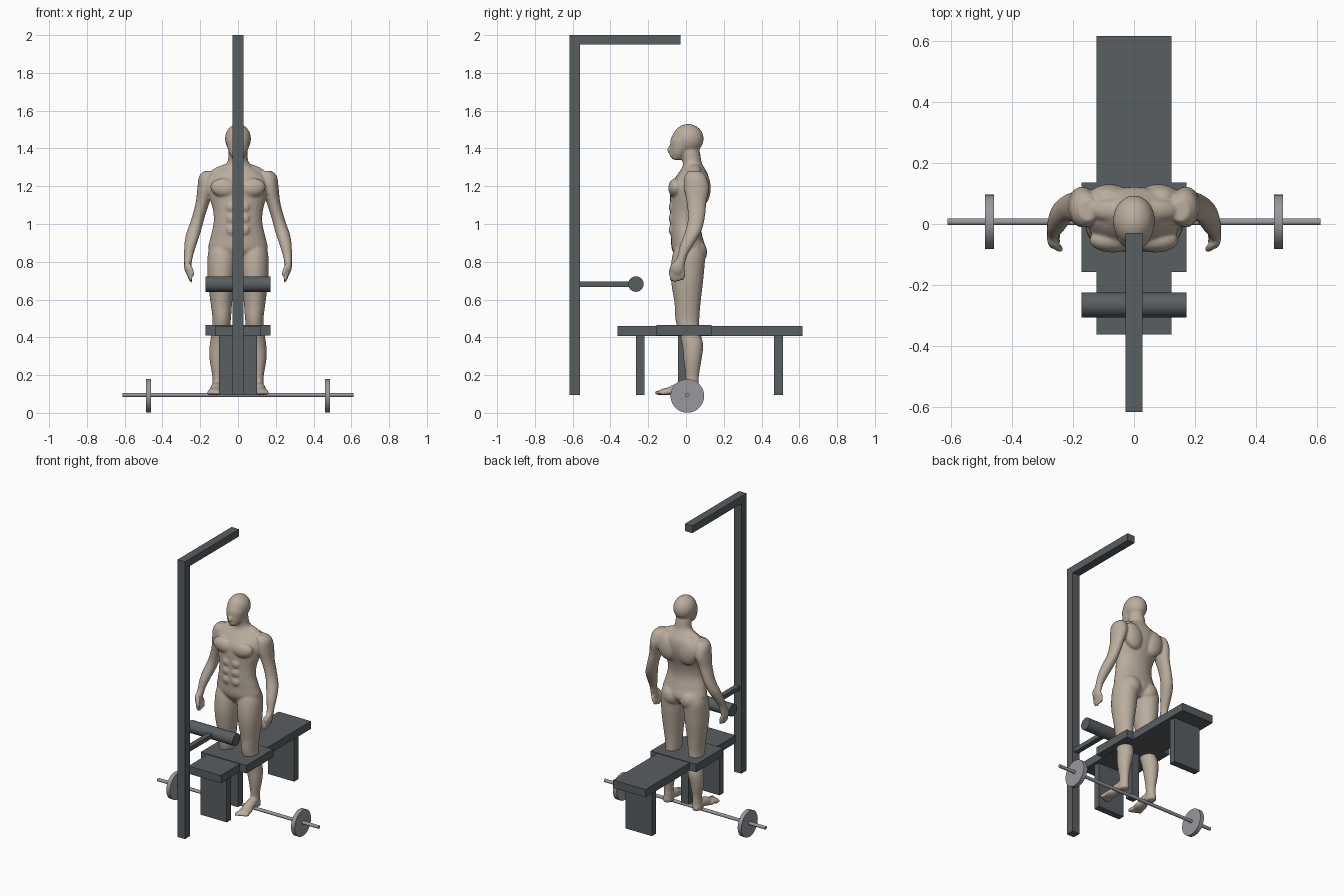
import bpy
import bmesh
import math
from mathutils import Matrix, Vector, Euler

cube = bpy.data.objects.get("Cube")
if cube:
    bpy.data.objects.remove(cube, do_unlink=True)


def make_material(name, rgb):
    mat = bpy.data.materials.new(name)
    mat.use_nodes = True
    mat.diffuse_color = (*rgb, 1)
    mat.node_tree.nodes["Principled BSDF"].inputs["Base Color"].default_value = (*rgb, 1)
    return mat


SLATE = make_material("slate grey", (.098, .112, .12))
STEEL = make_material("steel grey", (.32, .31, .34))
SKIN = make_material("skin beige", (.5, .42, .34))


def make_object(name, bm, mat):
    bmesh.ops.recalc_face_normals(bm, faces=bm.faces)
    mesh = bpy.data.meshes.new(name)
    bm.to_mesh(mesh)
    bm.free()
    mesh.materials.append(mat)
    obj = bpy.data.objects.new(name, mesh)
    bpy.context.collection.objects.link(obj)
    return obj


def box(name, half_width, y_range, z_range, mat=SLATE):
    """Box centred on x = 0, given by its y and z limits."""
    (y0, y1), (z0, z1) = y_range, z_range
    bm = bmesh.new()
    place = Matrix.Translation((0, (y0 + y1) / 2, (z0 + z1) / 2))
    size = Matrix.Diagonal((half_width * 2, y1 - y0, z1 - z0, 1))
    bmesh.ops.create_cube(bm, size=1, matrix=place @ size)
    return make_object(name, bm, mat)


def rod(name, centre, radius, length, mat):
    """Cylinder lying along x."""
    bpy.ops.mesh.primitive_cylinder_add(
        vertices=40, radius=radius, depth=length,
        location=centre, rotation=(0, math.pi / 2, 0))
    obj = bpy.context.object
    obj.name = name
    obj.data.materials.append(mat)
    bpy.ops.object.shade_smooth_by_angle()
    return obj


# Pulldown frame
box("upright_post", .028, (-.616, -.56), (.095, 1.95))
box("overhead_arm", .028, (-.616, -.029), (1.95, 2))
box("knee_roller_arm", .017, (-.56, -.26), (.666, .695))
rod("knee_roller", (0, -.265, .682), .041, .346, SLATE)

# Bench
box("bench_board", .123, (-.362, .616), (.407, .46))
box("wide_seat_board", .173, (-.157, .136), (.409, .464))
box("bench_front_leg", .1, (-.265, -.221), (.095, .408))
box("bench_back_leg", .1, (.467, .513), (.095, .408))
box("bench_middle_leg", .028, (-.042, .014), (.095, .41))

# Barbell
rod("barbell_bar", (0, .007, .095), .011, 1.224, STEEL)
for side, label in ((1, "left"), (-1, "right")):
    rod(label + "_weight_plate", (side * .474, .007, .09), .089, .028, STEEL)


# Figure helpers: lofted limbs and ellipsoid muscles, fused by a voxel remesh
def spline(points, steps):
    """Catmull-Rom interpolation through vectors of any size."""
    pts = [Vector(p) for p in points]
    pts = [pts[0]] + pts + [pts[-1]]
    out = []
    for a, b, c, d in zip(pts, pts[1:], pts[2:], pts[3:]):
        for i in range(steps):
            t = i / steps
            out.append(b + (c - a) * (t / 2)
                       + (a * 2 - b * 5 + c * 4 - d) * (t * t / 2)
                       + (b * 3 - a - c * 3 + d) * (t ** 3 / 2))
    return out + [pts[-1]]


def loft(bm, rings, side=1, sides=24):
    """Skin elliptical rings given as z, x, y, half width, half depth."""
    loops = []
    for z, x, y, w, d in spline(rings, 4):
        angles = [math.tau * i / sides for i in range(sides)]
        loops.append([bm.verts.new((side * (x + w * math.cos(a)), y + d * math.sin(a), z))
                      for a in angles])
    for low, high in zip(loops, loops[1:]):
        for i in range(sides):
            j = (i + 1) % sides
            bm.faces.new((low[i], low[j], high[j], high[i]))
    bm.faces.new(loops[0])
    bm.faces.new(loops[-1])


def blob(bm, centre, radii, turn=(0, 0, 0), side=1):
    """Ellipsoid, turned in degrees; side -1 mirrors it."""
    rot = Euler([math.radians(a) for a in turn]).to_matrix().to_4x4()
    matrix = (Matrix.Diagonal((side, 1, 1, 1)) @ Matrix.Translation(centre)
              @ rot @ Matrix.Diagonal((*radii, 1)))
    bmesh.ops.create_uvsphere(bm, u_segments=20, v_segments=12, radius=1, matrix=matrix)


TORSO = [
    (.8, 0, .015, .06, .045), (.86, 0, .015, .152, .088), (.93, 0, .004, .146, .084),
    (1, 0, -.005, .13, .08), (1.07, 0, 0, .132, .084), (1.15, 0, .014, .153, .098),
    (1.21, 0, .022, .158, .1), (1.26, 0, .035, .14, .082), (1.3, 0, .038, .086, .058),
    (1.33, 0, .032, .056, .05), (1.38, 0, .022, .05, .052), (1.42, 0, .015, .045, .045),
]
FACE = [
    (1.34, 0, -.046, .024, .026), (1.37, 0, -.036, .044, .046),
    (1.41, 0, -.02, .058, .064), (1.45, 0, -.006, .063, .075), (1.49, 0, 0, .045, .06),
]
LEG = [
    (.9, .083, .015, .06, .065), (.84, .084, .015, .076, .086), (.76, .086, .008, .076, .089),
    (.68, .088, .006, .07, .083), (.58, .088, .008, .057, .069), (.5, .086, .007, .049, .064),
    (.44, .09, .015, .047, .057), (.36, .1, .035, .05, .056), (.28, .108, .035, .042, .047),
    (.2, .108, .033, .029, .036), (.15, .108, .033, .028, .035), (.1, .11, .03, .03, .04),
]
ARM = [
    (1.28, .15, .045, .03, .035), (1.25, .163, .05, .044, .058), (1.19, .171, .056, .044, .067),
    (1.12, .186, .056, .037, .053), (1.05, .206, .056, .034, .046), (1, .221, .05, .035, .043),
    (.95, .237, .034, .037, .042), (.89, .252, .005, .032, .036), (.83, .262, -.02, .024, .025),
    (.78, .266, -.036, .019, .03),
]

body = bmesh.new()
loft(body, TORSO)

# Head
loft(body, FACE)
blob(body, (0, .011, 1.451), (.069, .083, .079))
blob(body, (0, -.083, 1.395), (.012, .016, .022), (-20, 0, 0))
blob(body, (0, -.074, 1.362), (.02, .014, .01))
blob(body, (0, -.062, 1.432), (.045, .018, .012))

for side in (1, -1):
    loft(body, LEG, side)
    loft(body, ARM, side)

    # Muscles of the trunk
    blob(body, (.07, -.053, 1.19), (.077, .041, .052), (0, -8, 0), side)
    blob(body, (.08, .088, 1.19), (.068, .043, .09), (0, 12, 0), side)
    blob(body, (.08, .045, 1.288), (.075, .035, .024), (0, 20, 0), side)
    blob(body, (.066, .052, .85), (.066, .06, .068), (0, 0, 0), side)
    for row in range(3):
        blob(body, (.032, -.075, 1.09 - row * .06), (.03, .016, .03), (0, 0, 0), side)

    # Hand with thumb and four fingers
    blob(body, (.266, -.045, .768), (.019, .036, .042), (-15, 10, 0), side)
    blob(body, (.25, -.076, .76), (.012, .013, .042), (-15, 20, 0), side)
    for finger in range(4):
        reach = .006 * abs(finger - 1)
        blob(body, (.256, -.074 + finger * .02, .722 + reach),
             (.011, .011, .036), (-8, 18, 0), side)

    # Foot with toes
    blob(body, (.11, .036, .122), (.03, .036, .028), (0, 0, 0), side)
    blob(body, (.113, -.03, .13), (.033, .085, .03), (14, 0, 5), side)
    blob(body, (.12, -.085, .114), (.04, .058, .02), (0, 0, 5), side)
    for toe in range(5):
        blob(body, (.091 + toe * .016, -.14 + toe * .006, .107),
             (.011 - toe * .0008, .028, .013), (0, 0, 5), side)

figure = make_object("standing_figure", body, SKIN)
fuse = figure.modifiers.new("fuse", "REMESH")
fuse.mode = "VOXEL"
fuse.voxel_size = .006
fuse.use_smooth_shade = True
soften = figure.modifiers.new("soften", "SMOOTH")
soften.factor = .5
soften.iterations = 6
